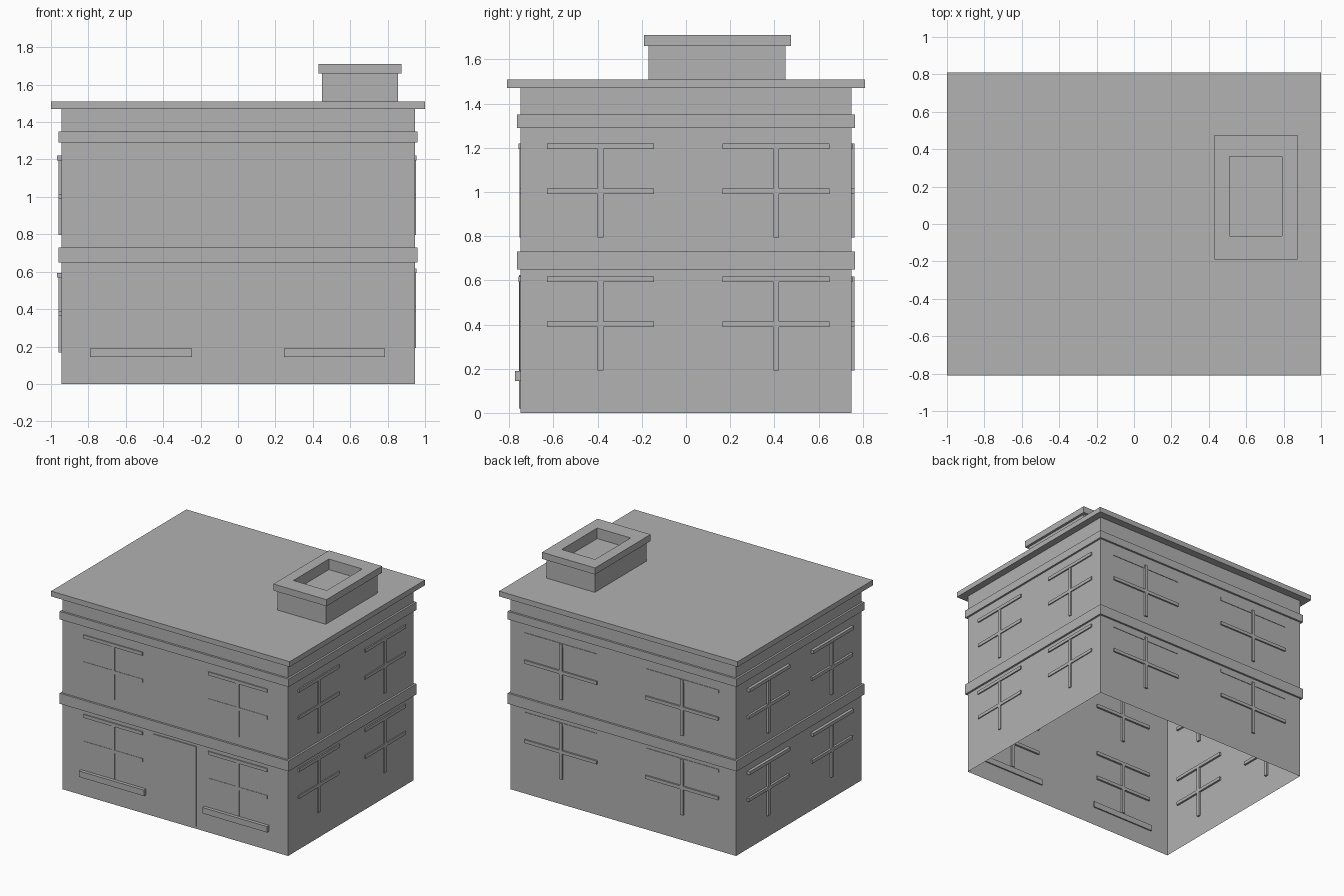
import bpy
import bmesh

if "Cube" in bpy.data.objects:
    bpy.data.objects.remove(bpy.data.objects["Cube"], do_unlink=True)

GREY = (0.445, 0.445, 0.445, 1.0)
plaster = bpy.data.materials.new("plaster_grey")
plaster.use_nodes = True
plaster.diffuse_color = GREY
plaster.node_tree.nodes["Principled BSDF"].inputs["Base Color"].default_value = GREY


def finish(name, bm):
    bmesh.ops.recalc_face_normals(bm, faces=bm.faces)
    mesh = bpy.data.meshes.new(name)
    bm.to_mesh(mesh)
    bm.free()
    mesh.materials.append(plaster)
    obj = bpy.data.objects.new(name, mesh)
    bpy.context.collection.objects.link(obj)
    return obj


def add_box(bm, x, y, z):
    """Add a box given its (min, max) along each axis."""
    verts = bmesh.ops.create_cube(bm, size=1)["verts"]
    for v in verts:
        v.co = [r[0] if c < 0 else r[1] for r, c in zip((x, y, z), v.co)]
    return verts


def box(name, x, y, z):
    bm = bmesh.new()
    add_box(bm, x, y, z)
    return finish(name, bm)


def ring(name, outer_x, outer_y, inner_x, inner_y, z):
    """Rectangular frame with a rectangular opening through it."""
    bm = bmesh.new()
    loops = []
    for xs, ys in ((outer_x, outer_y), (inner_x, inner_y)):
        for h in z:
            loops.append([bm.verts.new((xs[i], ys[j], h))
                          for i, j in ((0, 0), (1, 0), (1, 1), (0, 1))])
    out_low, out_high, in_low, in_high = loops
    for a, b in ((out_low, out_high), (out_high, in_high),
                 (in_high, in_low), (in_low, out_low)):
        for i in range(4):
            j = (i + 1) % 4
            bm.faces.new((a[i], a[j], b[j], b[i]))
    return finish(name, bm)


def sym(v):
    return (-v, v)


WX, WY = 0.945, 0.75   # half sizes of the walls
EAVES = 1.47

# Walls: thin shell, open underneath
bm = bmesh.new()
add_box(bm, sym(WX), sym(WY), (0, EAVES))
bm.faces.ensure_lookup_table()
floor = min(bm.faces, key=lambda f: f.calc_center_median().z)
bmesh.ops.delete(bm, geom=[floor], context="FACES_ONLY")
finish("walls", bm)

# Roof slab and the two string courses
box("roof_slab", sym(1.0), sym(0.81), (EAVES, 1.51))
for name, z in (("lower_band", (0.65, 0.73)), ("upper_band", (1.29, 1.35))):
    ring(name, sym(0.96), sym(0.765), sym(WX), sym(WY), z)

# Chimney with a hollow top
HOLE_X, HOLE_Y = (0.51, 0.79), (-0.065, 0.36)
ring("chimney_base", (0.45, 0.855), (-0.17, 0.45), HOLE_X, HOLE_Y, (1.51, 1.66))
ring("chimney_cap", (0.43, 0.875), (-0.19, 0.475), HOLE_X, HOLE_Y, (1.66, 1.71))
box("chimney_floor", HOLE_X, HOLE_Y, (1.51, 1.63))

# Door and the two ground floor sills
box("door", sym(0.178), (-0.757, -WY), (0.02, 0.625))
for side, x in (("right", (-0.79, -0.245)), ("left", (0.245, 0.787))):
    box(side + "_sill", x, (-0.775, -0.74), (0.145, 0.19))


def window(name, axis, sign, centre, width, top, proud, rail_proud):
    """Crossed bars and a head rail set into one wall."""
    half, bar = width / 2, 0.0125
    wall = (WX, WY)[axis]
    parts = (((-half, half), (top - 0.025, top), rail_proud),
             ((-half, half), (top - 0.23, top - 0.205), proud),
             ((-bar, bar), (top - 0.425, top), proud))
    bm = bmesh.new()
    for (a, b), z, depth in parts:
        span = (centre + a, centre + b)
        out = sorted((sign * (wall - 0.015), sign * (wall + depth)))
        add_box(bm, *((out, span) if axis == 0 else (span, out)), z)
    finish(name, bm)


# Windows on all four walls, two per storey
WALLS = (
    ("front", 1, -1, (-0.52, 0.525), 0.495, 0.003, 0.008),
    ("back", 1, 1, (-0.495, 0.52), 0.61, 0.012, 0.004),
    ("left", 0, 1, (-0.387, 0.408), 0.485, 0.008, 0.01),
    ("right", 0, -1, (-0.387, 0.375), 0.485, 0.016, 0.022),
)
for wall, axis, sign, centres, width, proud, rail in WALLS:
    for storey, top in (("lower", 0.618), ("upper", 1.22)):
        if wall == "right" and storey == "lower":
            top -= 0.025
        for i, centre in enumerate(centres):
            window(f"{wall}_{storey}_window_{i + 1}", axis, sign, centre,
                   width, top, proud, rail)
